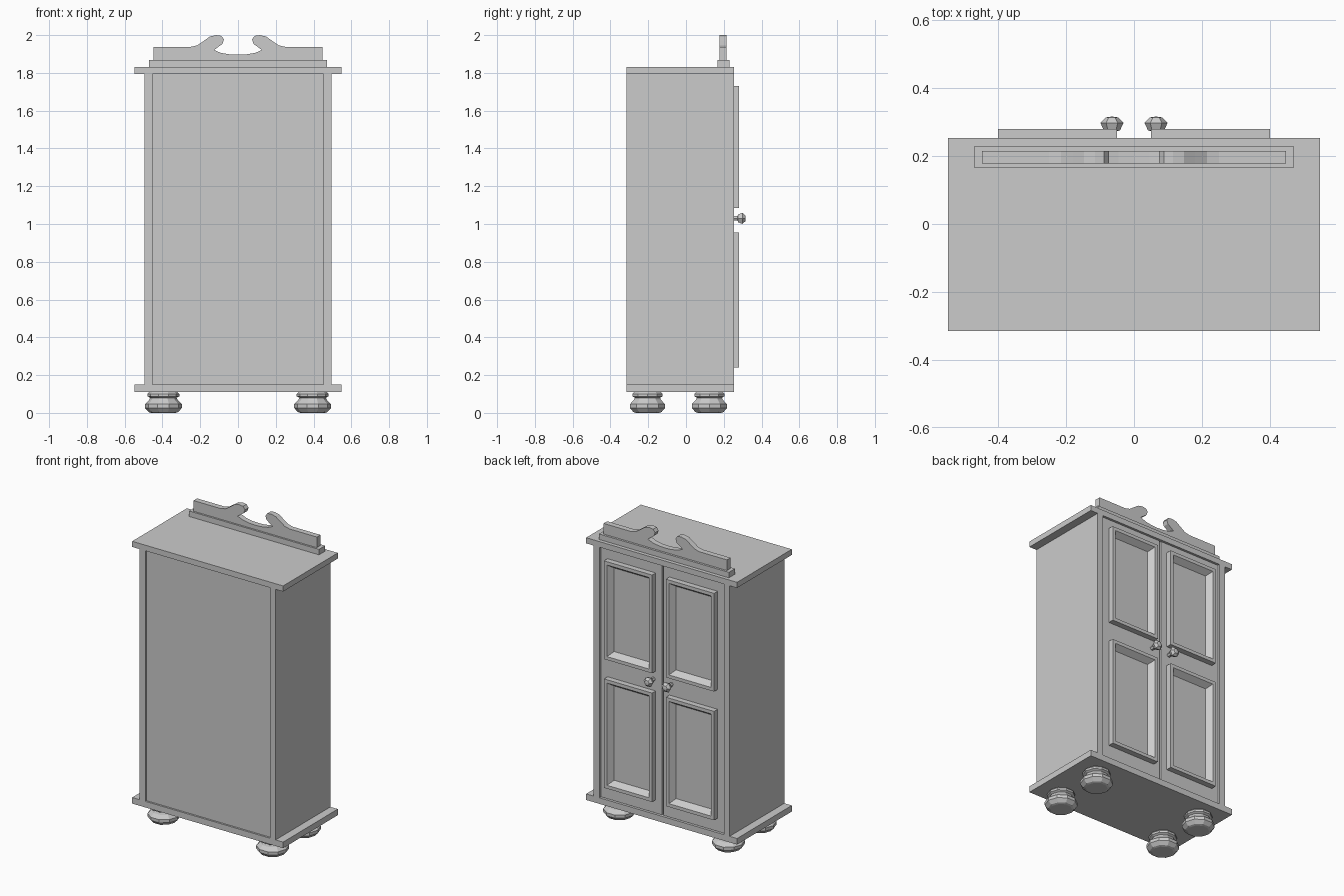
import bpy, bmesh, math
from mathutils import Matrix

if "Cube" in bpy.data.objects:
    bpy.data.objects.remove(bpy.data.objects["Cube"])


def finish(name, bm):
    bmesh.ops.recalc_face_normals(bm, faces=bm.faces)
    me = bpy.data.meshes.new(name)
    bm.to_mesh(me)
    bm.free()
    ob = bpy.data.objects.new(name, me)
    bpy.context.collection.objects.link(ob)
    return ob


def box(name, x0, x1, y0, y1, z0, z1):
    bm = bmesh.new()
    m = (Matrix.Translation(((x0 + x1) / 2, (y0 + y1) / 2, (z0 + z1) / 2))
         @ Matrix.Diagonal((x1 - x0, y1 - y0, z1 - z0, 1)))
    bmesh.ops.create_cube(bm, size=1, matrix=m)
    return finish(name, bm)


def lathe(name, profile, sides, matrix):
    """Revolve (radius, height) points around local z."""
    bm = bmesh.new()
    rings = [[bm.verts.new((r * math.cos(2 * math.pi * i / sides),
                            r * math.sin(2 * math.pi * i / sides), h))
              for i in range(sides)] for r, h in profile]
    for a, b in zip(rings, rings[1:]):
        for i in range(sides):
            j = (i + 1) % sides
            bm.faces.new((a[i], a[j], b[j], b[i]))
    bm.faces.new(rings[0])
    bm.faces.new(rings[-1])
    bm.transform(matrix)
    return finish(name, bm)


def moulding(name, x0, x1, z0, z1, y0, y1, rim=0.022, slope=0.026):
    """Rectangular door trim whose inner side slopes down to the door."""
    bm = bmesh.new()

    def ring(inset, y):
        return [bm.verts.new((x, y, z)) for x, z in (
            (x0 + inset, z0 + inset), (x1 - inset, z0 + inset),
            (x1 - inset, z1 - inset), (x0 + inset, z1 - inset))]

    loops = [ring(0, y0), ring(0, y1), ring(rim, y1), ring(rim + slope, y0)]
    for a, b in zip(loops, loops[1:] + loops[:1]):
        for i in range(4):
            j = (i + 1) % 4
            bm.faces.new((a[i], a[j], b[j], b[i]))
    return finish(name, bm)


FRONT, BACK = -0.315, 0.253
DOOR = 0.243

# Carcass
box("base_board", -0.548, 0.548, FRONT, BACK, 0.11, 0.15)
box("top_board", -0.548, 0.548, FRONT, BACK, 1.795, 1.832)
box("plain_panel", -0.452, 0.452, -0.303, -0.28, 0.15, 1.795)

# Mirrored parts: sides, doors, trims, knobs and feet
foot_profile = [(0.065, 0), (0.078, 0.004), (0.098, 0.026), (0.098, 0.046),
                (0.076, 0.068), (0.07, 0.08), (0.084, 0.088),
                (0.084, 0.101), (0.075, 0.11)]
knob_profile = [(0.013, 0), (0.013, 0.03), (0.024, 0.033), (0.034, 0.055),
                (0.018, 0.071), (0.004, 0.073)]
for side, s in (("left", -1), ("right", 1)):
    def span(a, b):
        return (a, b) if s > 0 else (-b, -a)
    box(side + "_side", *span(0.452, 0.494), FRONT, BACK, 0.15, 1.795)
    box(side + "_door", *span(0.005, 0.449), 0.215, DOOR, 0.154, 1.791)
    for level, z0, z1 in (("lower", 0.24, 0.955), ("upper", 1.085, 1.73)):
        moulding(f"{side}_{level}_trim", *span(0.05, 0.4), z0, z1, DOOR, 0.28)
    lathe(side + "_knob", knob_profile, 6,
          Matrix.Translation((s * 0.065, DOOR, 1.03))
          @ Matrix.Rotation(-math.pi / 2, 4, 'X'))
    for place, y in (("front", -0.204), ("back", 0.124)):
        lathe(f"{side}_{place}_foot", foot_profile, 10,
              Matrix.Translation((s * 0.395, y, 0)))

# Crest: plinth and scrolled board
box("crest_plinth", -0.472, 0.472, 0.166, 0.229, 1.832, 1.868)
half = [(0.448, 1.868), (0.448, 1.938), (0.25, 1.938), (0.215, 1.946),
        (0.18, 1.97), (0.148, 1.993), (0.115, 2.0), (0.088, 1.996),
        (0.074, 1.977), (0.083, 1.953), (0.127, 1.921), (0.09, 1.906),
        (0.045, 1.898)]
outline = half + [(0, 1.896)] + [(-x, z) for x, z in reversed(half)]
bm = bmesh.new()
face = bm.faces.new([bm.verts.new((x, 0.178, z)) for x, z in outline])
ext = bmesh.ops.extrude_face_region(bm, geom=[face], use_keep_orig=True)
bmesh.ops.translate(bm, vec=(0, 0.037, 0), verts=[
    v for v in ext["geom"] if isinstance(v, bmesh.types.BMVert)])
finish("crest_board", bm)
